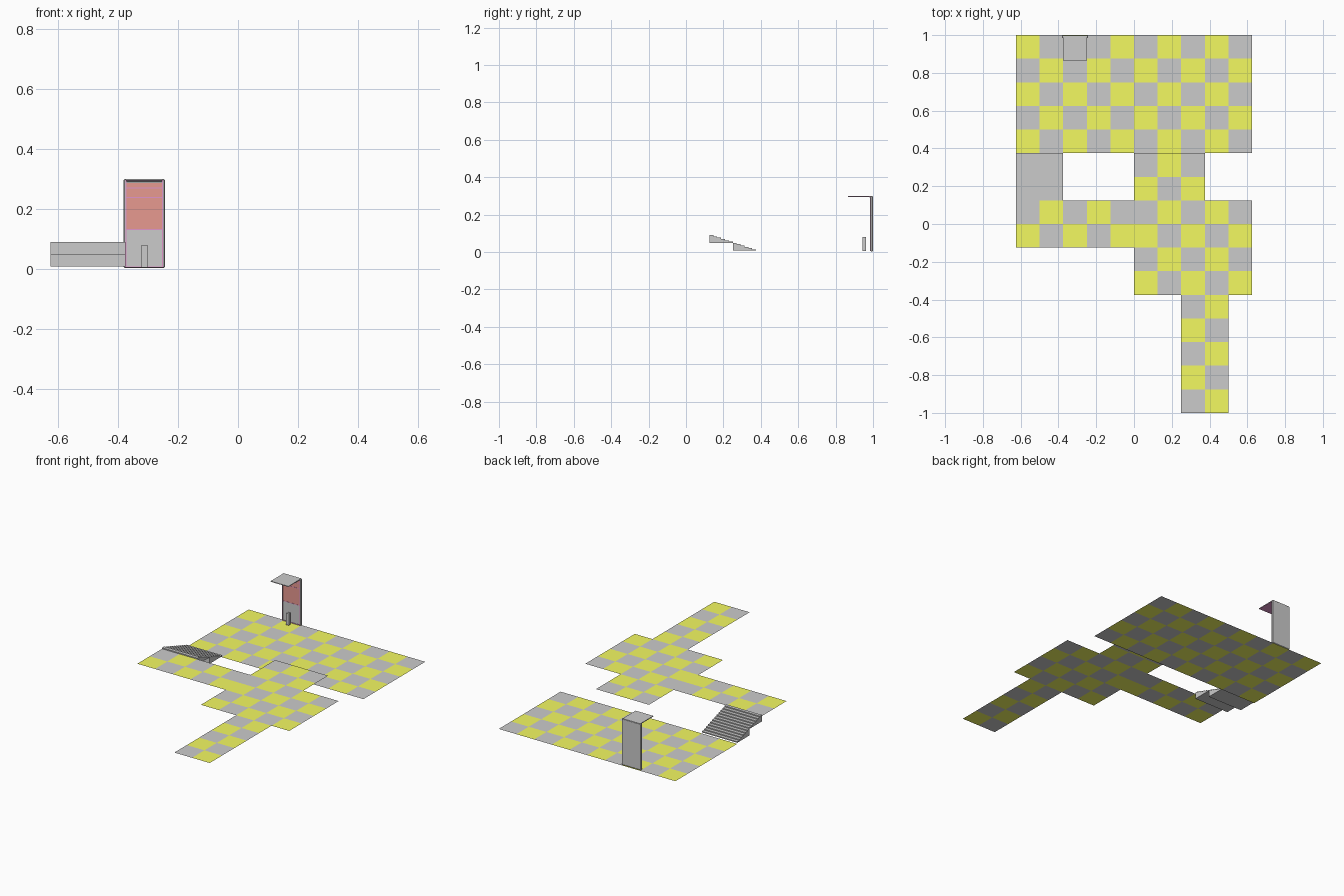
import bpy, bmesh

if "Cube" in bpy.data.objects:
    bpy.data.objects.remove(bpy.data.objects["Cube"])

C = 0.125      # tile size
UP = 0.083     # height of the upper level


def material(name, rgb):
    m = bpy.data.materials.new(name)
    m.diffuse_color = (*rgb, 1)
    m.use_nodes = True
    m.node_tree.nodes["Principled BSDF"].inputs["Base Color"].default_value = m.diffuse_color
    return m


YELLOW = material("yellow_tile", (0.9, 0.95, 0.12))
GREY = material("grey_tile", (0.8, 0.8, 0.8))
RED = material("red_panel", (0.8, 0.32, 0.28))
PINK = material("pink_trim", (0.75, 0.3, 0.6))


def finish(name, bm, mats=()):
    bmesh.ops.remove_doubles(bm, verts=bm.verts, dist=1e-5)
    bmesh.ops.recalc_face_normals(bm, faces=bm.faces)
    me = bpy.data.meshes.new(name)
    bm.to_mesh(me)
    bm.free()
    ob = bpy.data.objects.new(name, me)
    bpy.context.collection.objects.link(ob)
    for m in mats:
        me.materials.append(m)
    return ob


def floor(name, x0, y0, nx, ny, z, first=0):
    """Single-sided chequered sheet; first is the colour of the corner tile."""
    bm = bmesh.new()
    for i in range(nx):
        for j in range(ny):
            x, y = x0 + i * C, y0 + j * C
            f = bm.faces.new([bm.verts.new((x + a * C, y + b * C, z))
                              for a, b in ((0, 0), (1, 0), (1, 1), (0, 1))])
            f.material_index = (i + j + first) % 2
    finish(name, bm, (YELLOW, GREY))


def prism(name, profile, x0, x1, mat=None):
    """Extrude a (y, z) profile along x."""
    bm = bmesh.new()
    f = bm.faces.new([bm.verts.new((x0, y, z)) for y, z in profile])
    ext = bmesh.ops.extrude_face_region(bm, geom=[f])["geom"]
    verts = [v for v in ext if isinstance(v, bmesh.types.BMVert)]
    bmesh.ops.translate(bm, verts=verts, vec=(x1 - x0, 0, 0))
    return finish(name, bm, [mat] if mat else [])


def box(name, x0, x1, y0, y1, z0, z1, mat=None):
    return prism(name, [(y0, z0), (y1, z0), (y1, z1), (y0, z1)], x0, x1, mat)


# Chequered floors
floor("lower_floor", -0.625, 0.375, 10, 5, 0)
floor("upper_walkway", -0.625, -0.125, 5, 2, UP)
floor("upper_platform", 0, -0.375, 5, 4, UP)
floor("upper_balcony", 0, 0.125, 3, 2, UP)
floor("entry_path", 0.25, -1, 2, 5, UP, 1)

# Two stair flights, each a stepped profile on a flat base
STEPS, RISE = 6, UP / 12
for n, part in enumerate(("lower", "upper")):
    y0, base = 0.375 - n * C, 0.007 + n * UP / 2
    pts = [(y0, base)]
    for k in range(STEPS):
        z = base + (k + 1) * RISE
        pts += [(y0 - k * C / STEPS, z), (y0 - (k + 1) * C / STEPS, z)]
    pts.append((y0 - C, base))
    prism(part + "_stairs", pts, -0.625, -0.375)

# Booth: back wall, canopy, panels and trim
L, R = -0.375, -0.25
wall = box("booth_wall", L - 0.006, R + 0.006, 0.986, 0.999, 0.003, 0.299)
bev = wall.modifiers.new("corner", "BEVEL")
bev.width, bev.segments = 0.003, 1
box("red_panel", L + 0.004, R - 0.004, 0.984, 0.987, 0.132, 0.292, RED)
box("booth_canopy", L, R, 0.866, 0.998, 0.296, 0.3)
box("canopy_underside", L + 0.001, R - 0.001, 0.867, 0.985, 0.295, 0.297, PINK)
for side, x in (("left", L), ("right", R - 0.003)):
    box(side + "_trim", x, x + 0.003, 0.983, 0.987, 0.004, 0.296, PINK)
for k, z in enumerate((0.004, 0.129, 0.236, 0.268)):
    box(f"cross_trim_{k}", L, R, 0.983, 0.987, z, z + 0.003, PINK)
prism("canopy_cove", [(0.986, 0.296), (0.974, 0.296), (0.982, 0.292), (0.986, 0.282)],
      L + 0.003, R - 0.003)

# Post standing in front of the booth wall
box("booth_post", -0.3225, -0.3025, 0.945, 0.962, 0.005, 0.08)
